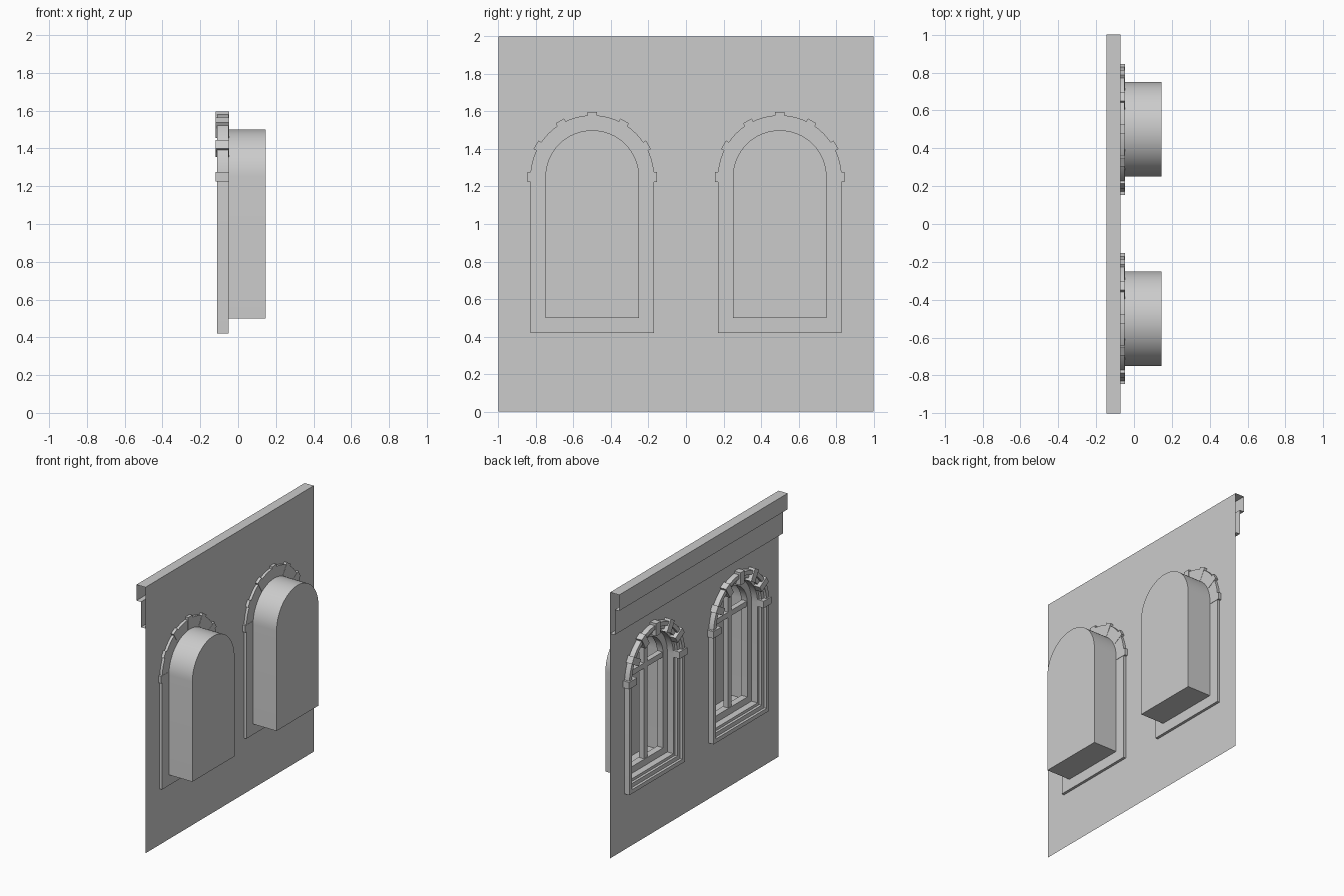
import bpy, bmesh, math
from mathutils import Matrix, Vector

cube = bpy.data.objects.get("Cube")
if cube:
    bpy.data.objects.remove(cube)

stone = bpy.data.materials.new("grey_stone")
stone.use_nodes = True
stone.diffuse_color = (0.6, 0.6, 0.6, 1)
stone.node_tree.nodes["Principled BSDF"].inputs["Base Color"].default_value = (0.6, 0.6, 0.6, 1)

WALL_X, RADIUS, SILL, SPRING, SEGS = -0.07, 0.25, 0.5, 1.25, 32
CENTRES = {"right": -0.5, "left": 0.5}


def finish(name, bm, smooth=False):
    mesh = bpy.data.meshes.new(name)
    bm.to_mesh(mesh)
    bm.free()
    mesh.materials.append(stone)
    obj = bpy.data.objects.new(name, mesh)
    bpy.context.collection.objects.link(obj)
    if smooth:
        bpy.ops.object.select_all(action='DESELECT')
        obj.select_set(True)
        bpy.context.view_layer.objects.active = obj
        bpy.ops.object.shade_smooth_by_angle(angle=math.radians(30))
    return obj


def arch(centre, offset, x):
    """Outline of an arched opening grown outward by offset."""
    r = RADIUS + offset
    pts = [Vector((x, centre - r, SILL - offset)), Vector((x, centre + r, SILL - offset))]
    for i in range(SEGS + 1):
        a = math.pi * i / SEGS
        pts.append(Vector((x, centre + r * math.cos(a), SPRING + r * math.sin(a))))
    return pts


def arch_loft(name, centre, profile, closed=True, cap=False):
    """Sweep a profile of (offset, x) pairs around the arched opening."""
    bm = bmesh.new()
    loops = [[bm.verts.new(p) for p in arch(centre, o, x)] for o, x in profile]
    pairs = list(zip(loops, loops[1:]))
    if closed:
        pairs.append((loops[-1], loops[0]))
    for a, b in pairs:
        for i in range(len(a)):
            j = (i + 1) % len(a)
            bm.faces.new((a[i], a[j], b[j], b[i]))
    if cap:
        bm.faces.new(loops[-1])
    bmesh.ops.recalc_face_normals(bm, faces=bm.faces)
    return finish(name, bm, True)


def add_box(bm, centre, size, matrix=Matrix()):
    m = matrix @ Matrix.Translation(centre) @ Matrix.Diagonal((*size, 1))
    bmesh.ops.create_cube(bm, size=1, matrix=m)


# Wall sheet with two arched openings
bm = bmesh.new()
outlines = [[Vector((WALL_X, y, z)) for y, z in ((-1, 0), (1, 0), (1, 2), (-1, 2))]]
outlines += [arch(c, 0.04, WALL_X) for c in CENTRES.values()]
for pts in outlines:
    vs = [bm.verts.new(p) for p in pts]
    for a, b in zip(vs, vs[1:] + vs[:1]):
        bm.edges.new((a, b))
bmesh.ops.triangle_fill(bm, edges=bm.edges, use_beauty=True, normal=(-1, 0, 0))
finish("wall", bm)

# Stepped cornice, open at its ends
bm = bmesh.new()
steps = ((WALL_X, 2), (-0.145, 2), (-0.145, 1.88), (-0.108, 1.88), (-0.108, 1.69), (WALL_X, 1.69))
rows = [[bm.verts.new((x, y, z)) for y in (-1, 1)] for x, z in steps]
for a, b in zip(rows, rows[1:]):
    bm.faces.new((a[0], b[0], b[1], a[1]))
finish("cornice", bm)

for side, c in CENTRES.items():
    # Moulded surround, deep niche and sash
    arch_loft(side + "_window_surround", c,
              [(0.08, -0.05), (0.08, -0.11), (0.05, -0.11), (0.05, -0.09),
               (0.02, -0.09), (0.02, -0.07), (0, -0.07), (0, -0.05)])
    arch_loft(side + "_niche", c, [(0, -0.05), (0, 0.145)], closed=False, cap=True)
    arch_loft(side + "_sash", c, [(0, -0.02), (0, 0.03), (-0.05, 0.03), (-0.05, -0.02)])

    # Glazing bars
    bm = bmesh.new()
    add_box(bm, (0.005, c, 0.985), (0.04, 0.04, 0.95))
    add_box(bm, (0.005, c, SPRING), (0.04, 0.42, 0.04))
    finish(side + "_glazing_bars", bm)

    # Radiating arch stones
    bm = bmesh.new()
    for i in range(7):
        turn = Matrix.Translation((0, c, SPRING)) @ Matrix.Rotation(math.pi * i / 6, 4, 'X')
        add_box(bm, (-0.084, 0.299, 0), (0.072, 0.094, 0.052), turn)
    finish(side + "_arch_stones", bm)
